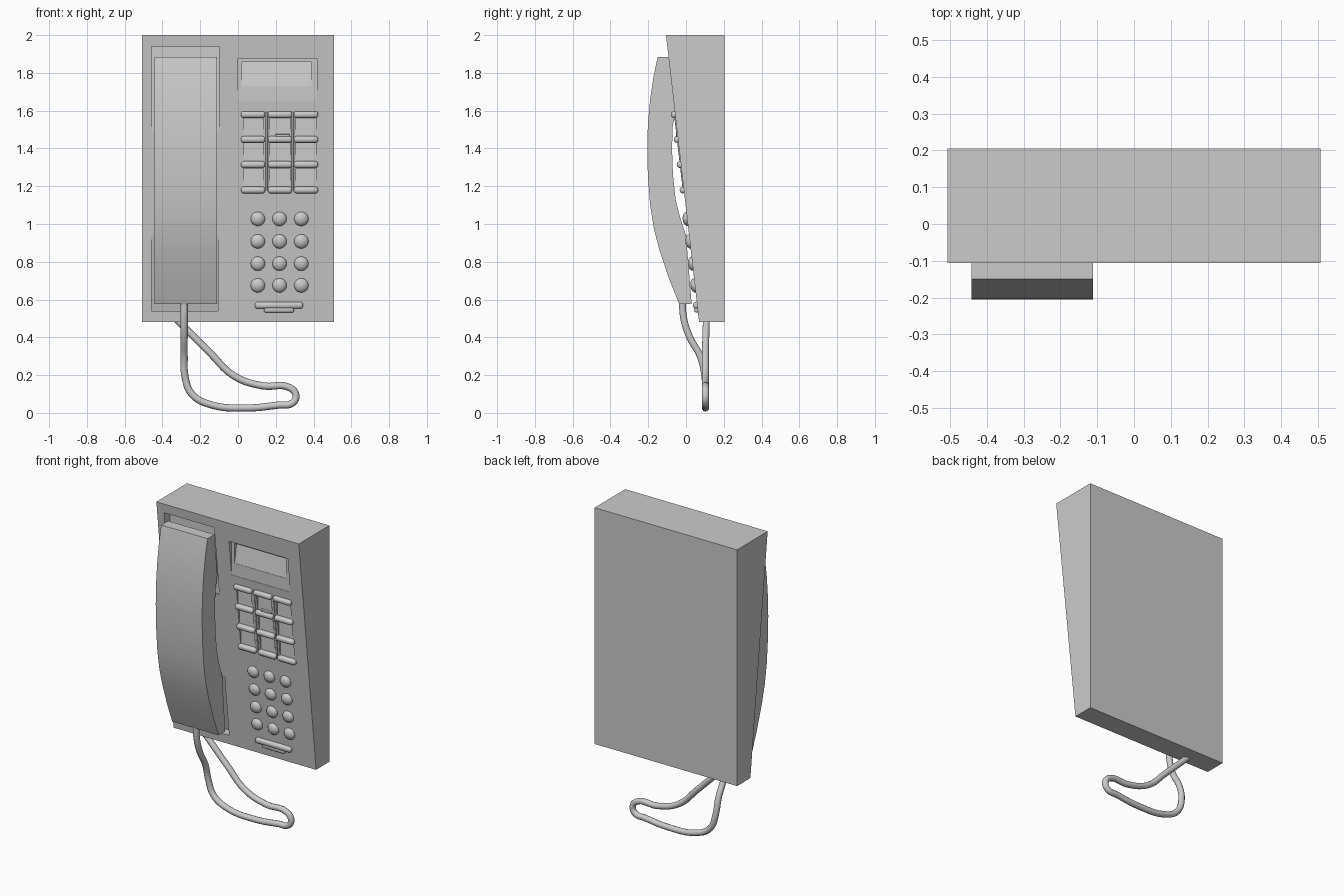
import bpy, bmesh, math
from mathutils import Matrix, Vector

cube = bpy.data.objects.get("Cube")
if cube:
    bpy.data.objects.remove(cube, do_unlink=True)

grey = bpy.data.materials.new("light_grey_plastic")
grey.use_nodes = True
grey.diffuse_color = (0.6, 0.6, 0.6, 1)
grey.node_tree.nodes["Principled BSDF"].inputs["Base Color"].default_value = (0.6, 0.6, 0.6, 1)

TOP, BOTTOM, BACK = 2.0, 0.48, 0.205
SLOPE = 0.1154
TILT = math.atan(SLOPE)


def front(z):
    """Depth of the sloping face at height z."""
    return -0.106 + (TOP - z) * SLOPE


def finish(name, bm):
    bmesh.ops.recalc_face_normals(bm, faces=bm.faces)
    mesh = bpy.data.meshes.new(name)
    bm.to_mesh(mesh)
    bm.free()
    obj = bpy.data.objects.new(name, mesh)
    bpy.context.collection.objects.link(obj)
    mesh.materials.append(grey)
    return obj


def smooth(obj, angle=40):
    bpy.ops.object.select_all(action='DESELECT')
    obj.select_set(True)
    bpy.context.view_layer.objects.active = obj
    bpy.ops.object.shade_smooth_by_angle(angle=math.radians(angle))


def prism(name, profile, x0, x1):
    """Side profile of (y, z) points extruded across x."""
    bm = bmesh.new()
    face = bm.faces.new([bm.verts.new((x0, y, z)) for y, z in profile])
    new = bmesh.ops.extrude_face_region(bm, geom=[face])["geom"]
    bmesh.ops.translate(bm, vec=(x1 - x0, 0, 0),
                        verts=[v for v in new if isinstance(v, bmesh.types.BMVert)])
    return finish(name, bm)


def pocket(name, x0, x1, z0, d0, z1, d1):
    """Cutter reaching depth d0 at z0 and d1 at z1 below the sloping face."""
    return prism(name, [(front(z0) - 0.05, z0), (front(z0) + d0, z0),
                        (front(z1) + d1, z1), (front(z1) - 0.05, z1)], x0, x1)


def bar(name, x, z, width, height, rise, bevel):
    """Rounded bar seated on the sloping face."""
    bm = bmesh.new()
    bmesh.ops.create_cube(bm, size=1, matrix=Matrix.Diagonal((width, rise * 2, height, 1)))
    bmesh.ops.bevel(bm, geom=bm.edges[:], offset=bevel, segments=3, profile=0.5, affect='EDGES')
    obj = finish(name, bm)
    obj.location = (x, front(z), z)
    obj.rotation_euler.x = TILT
    smooth(obj, 60)
    return obj


# Wedge-shaped wall body
body = prism("body", [(front(BOTTOM), BOTTOM), (BACK, BOTTOM), (BACK, TOP), (front(TOP), TOP)],
             -0.507, 0.507)

# Handset cradles, display and key wells cut from the body
cutters = [
    pocket("ear_cradle", -0.457, -0.10, 1.49, 0.005, 1.94, 0.06),
    pocket("mouth_cradle", -0.457, -0.107, 0.54, 0.06, 0.94, 0.005),
    pocket("display_recess", 0.0, 0.418, 1.65, 0.002, 1.876, 0.025),
    pocket("display_window", 0.02, 0.388, 1.73, 0.012, 1.858, 0.05),
]
COLUMNS = (0.08, 0.222, 0.36)
ROWS = (1.58, 1.448, 1.315, 1.18)
for x in COLUMNS:
    for z in ROWS[1:]:
        cutters.append(pocket("label_well", x - 0.052, x + 0.052, z + 0.012, 0.003, z + 0.115, 0.016))
for cutter in cutters:
    mod = body.modifiers.new("cut", 'BOOLEAN')
    mod.operation, mod.object, mod.solver = 'DIFFERENCE', cutter, 'EXACT'
    bpy.context.view_layer.objects.active = body
    bpy.ops.object.modifier_apply(modifier=mod.name)
    bpy.data.objects.remove(cutter, do_unlink=True)
smooth(body, 30)

# Curved handset with an ear cup and a mouth cup
outer = [(-0.15, 1.885), (-0.172, 1.78), (-0.19, 1.66), (-0.202, 1.52), (-0.205, 1.4),
         (-0.202, 1.26), (-0.19, 1.1), (-0.169, 0.97), (-0.14, 0.86), (-0.09, 0.71), (-0.037, 0.577)]
inner = [(0.03, 0.577), (0.0, 0.94), (-0.03, 1.03), (-0.055, 1.13), (-0.069, 1.26),
         (-0.074, 1.4), (-0.07, 1.52), (-0.05, 1.61), (-0.08, 1.885)]
handset = prism("handset", outer + inner, -0.442, -0.112)
smooth(handset, 30)

# Function keys in a grid, and a small lamp
for i, x in enumerate(COLUMNS):
    for j, z in enumerate(ROWS):
        bar(f"function_key_{j}_{i}", x, z, 0.128, 0.034, 0.022, 0.014)
bar("lamp", 0.235, 1.468, 0.075, 0.018, 0.008, 0.003)

# Column dividers
for i, x in enumerate((0.152, 0.29)):
    bar(f"divider_{i}", x, 1.385, 0.012, 0.42, 0.006, 0.004)

# Domed dial keys
for i, x in enumerate((0.105, 0.22, 0.335)):
    for j, z in enumerate((1.027, 0.908, 0.79, 0.675)):
        bm = bmesh.new()
        bmesh.ops.create_uvsphere(bm, u_segments=20, v_segments=10, radius=1,
                                  matrix=Matrix.Diagonal((0.038, 0.038, 0.024, 1)))
        dome = finish(f"dial_key_{j}_{i}", bm)
        dome.location = (x, front(z), z)
        dome.rotation_euler.x = math.pi / 2 + TILT
        smooth(dome)

# Wide key at the bottom
bar("wide_key", 0.217, 0.57, 0.255, 0.035, 0.022, 0.014)
bar("wide_key_lip", 0.217, 0.547, 0.16, 0.03, 0.018, 0.01)

# Looping cord from handset to body
path = [(-0.285, -0.02, 0.6), (-0.285, -0.012, 0.5), (-0.285, 0.02, 0.4), (-0.285, 0.075, 0.3),
        (-0.28, 0.1, 0.19), (-0.245, 0.103, 0.1), (-0.15, 0.103, 0.045), (0.05, 0.103, 0.026),
        (0.22, 0.103, 0.042), (0.285, 0.103, 0.05), (0.307, 0.103, 0.09), (0.275, 0.103, 0.133),
        (0.13, 0.103, 0.143), (-0.02, 0.103, 0.195), (-0.15, 0.103, 0.32), (-0.33, 0.108, 0.5)]
curve = bpy.data.curves.new("cord", 'CURVE')
curve.dimensions = '3D'
curve.bevel_depth, curve.bevel_resolution, curve.resolution_u = 0.019, 3, 5
curve.use_fill_caps = True
spline = curve.splines.new('BEZIER')
spline.bezier_points.add(len(path) - 1)
for point, co in zip(spline.bezier_points, path):
    point.co = co
    point.handle_left_type = point.handle_right_type = 'AUTO'
curve.materials.append(grey)
cord = bpy.data.objects.new("cord", curve)
bpy.context.collection.objects.link(cord)
